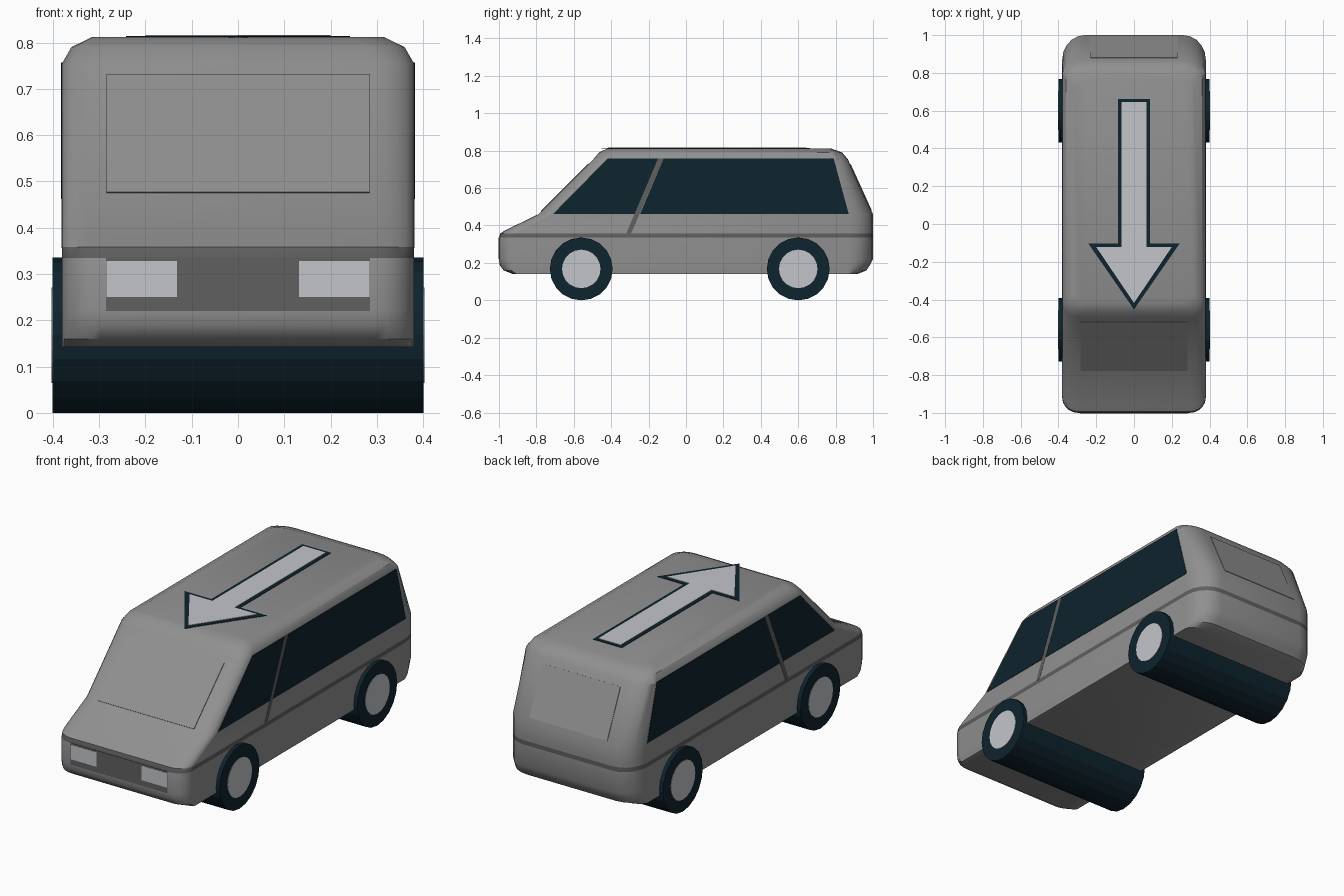
import bpy, bmesh, math
from mathutils import Vector

if "Cube" in bpy.data.objects:
    bpy.data.objects.remove(bpy.data.objects["Cube"])


def material(name, rgb):
    m = bpy.data.materials.new(name)
    m.diffuse_color = (*rgb, 1)
    m.use_nodes = True
    m.node_tree.nodes["Principled BSDF"].inputs["Base Color"].default_value = m.diffuse_color
    return m


GREY = material("body grey", (0.28, 0.28, 0.28))
TRIM = material("trim dark grey", (0.115, 0.115, 0.115))
DARK = material("dark navy", (0.004, 0.017, 0.027))
LIGHT = material("light grey", (0.55, 0.56, 0.59))


def finish(name, bm, mats):
    bmesh.ops.recalc_face_normals(bm, faces=bm.faces)
    me = bpy.data.meshes.new(name)
    bm.to_mesh(me)
    bm.free()
    for m in mats:
        me.materials.append(m)
    ob = bpy.data.objects.new(name, me)
    bpy.context.collection.objects.link(ob)
    return ob


def plate(name, pts, offset, mat):
    """Thin plate: polygon extruded by a small offset vector."""
    bm = bmesh.new()
    f = bm.faces.new([bm.verts.new(p) for p in pts])
    new = bmesh.ops.extrude_face_region(bm, geom=[f], use_keep_orig=True)["geom"]
    bmesh.ops.translate(bm, vec=Vector(offset),
                        verts=[v for v in new if isinstance(v, bmesh.types.BMVert)])
    return finish(name, bm, [mat])


# Body: stacked rounded rectangles
# (z, front y, back y, half width, front corner depth, back corner depth)
LEVELS = [
    (0.142, -0.93, 0.92, 0.380, 0.03, 0.06),
    (0.160, -0.975, 0.965, 0.380, 0.06, 0.10),
    (0.190, -0.997, 0.985, 0.380, 0.08, 0.12),
    (0.220, -1.00, 1.00, 0.380, 0.08, 0.13),
    (0.335, -1.00, 1.00, 0.380, 0.08, 0.13),
    (0.358, -0.993, 1.00, 0.380, 0.08, 0.13),
    (0.375, -0.965, 1.00, 0.380, 0.08, 0.13),
    (0.460, -0.79, 1.00, 0.380, 0.08, 0.13),
    (0.755, -0.495, 0.865, 0.380, 0.075, 0.075),
    (0.790, -0.465, 0.835, 0.360, 0.07, 0.07),
    (0.812, -0.42, 0.775, 0.315, 0.05, 0.05),
]
SEG = 5


def ring(z, yf, yb, hw, rf, rb):
    pts = []
    for sx, sy, start in ((1, 1, 0), (-1, 1, 90), (-1, -1, 180), (1, -1, 270)):
        rx, ry = (0.12, rb) if sy > 0 else (0.085, rf)
        cx = sx * (hw - rx)
        cy = yb - ry if sy > 0 else yf + ry
        for i in range(SEG + 1):
            a = math.radians(start + 90 * i / SEG)
            pts.append((cx + rx * math.cos(a), cy + ry * math.sin(a), z))
    return pts


bm = bmesh.new()
rings = [[bm.verts.new(p) for p in ring(*lv)] for lv in LEVELS]
for k in range(len(rings) - 1):
    lo, hi = rings[k], rings[k + 1]
    n = len(lo)
    for i in range(n):
        f = bm.faces.new((lo[i], lo[(i + 1) % n], hi[(i + 1) % n], hi[i]))
        f.material_index = 1 if k == 4 else 0   # waist stripe
bm.faces.new(rings[0][::-1])
bm.faces.new(rings[-1])
body = finish("body", bm, [GREY, TRIM])
bpy.context.view_layer.objects.active = body
body.select_set(True)
bpy.ops.object.shade_smooth_by_angle(angle=math.radians(32))
body.select_set(False)

# Side windows and door pillars
REAR_WIN = [(-0.245, 0.462), (0.87, 0.462), (0.79, 0.757), (-0.12, 0.757)]
FRONT_WIN = [(-0.71, 0.462), (-0.275, 0.462), (-0.15, 0.757), (-0.42, 0.757)]
PILLAR = [(-0.32, 0.356), (-0.294, 0.356), (-0.12, 0.757), (-0.15, 0.757)]
for s, side in ((1, "right"), (-1, "left")):
    for name, prof, mat, t in (("rear_window", REAR_WIN, DARK, 0.003),
                               ("front_window", FRONT_WIN, DARK, 0.003),
                               ("door_pillar", PILLAR, TRIM, 0.002)):
        plate(f"{side}_{name}", [(s * 0.379, y, z) for y, z in prof],
              (s * t, 0, 0), mat)


# Windscreen and tailgate panels in body colour
def sloped(name, hw_lo, hw_hi, lo, hi, offset):
    plate(name, [(-hw_lo, *lo), (hw_lo, *lo), (hw_hi, *hi), (-hw_hi, *hi)], offset, GREY)


sloped("windscreen", 0.284, 0.284, (-0.775, 0.475), (-0.520, 0.730), (0, -0.0025, 0.0025))
sloped("tailgate_window", 0.23, 0.23, (0.990, 0.48), (0.878, 0.727), (0, 0.003, 0.0015))


# Grille and headlights
def front_rect(name, x0, x1, z0, z1, y, mat):
    plate(name, [(x0, y, z0), (x1, y, z0), (x1, y, z1), (x0, y, z1)], (0, -0.003, 0), mat)


front_rect("grille", -0.285, 0.285, 0.22, 0.336, -0.999, TRIM)
for s, side in ((1, "right"), (-1, "left")):
    front_rect(side + "_headlight", s * 0.132, s * 0.284, 0.25, 0.328, -1.0, LIGHT)


# Roof arrow with dark border
def arrow(name, w, y0, y1, hw, tip, z, mat):
    half = [(w, y0), (w, y1), (hw, y1)]
    pts = half + [(0, tip)] + [(-x, y) for x, y in reversed(half)]
    plate(name, [(x, y, z) for x, y in pts], (0, 0, 0.003), mat)


arrow("arrow_border", 0.085, 0.662, -0.103, 0.242, -0.452, 0.811, DARK)
arrow("arrow", 0.066, 0.645, -0.122, 0.200, -0.418, 0.8135, LIGHT)


# Wheels: full-width rollers with flat hub discs
def cylinder(name, r, x0, x1, y, z, mat):
    bm = bmesh.new()
    bmesh.ops.create_cone(bm, cap_ends=True, segments=20, radius1=r, radius2=r, depth=abs(x1 - x0))
    ob = finish(name, bm, [mat])
    ob.rotation_euler = (0, math.pi / 2, 0)
    ob.location = ((x0 + x1) / 2, y, z)


for y, pos in ((-0.56, "front"), (0.60, "rear")):
    cylinder(pos + "_wheels", 0.168, -0.401, 0.401, y, 0.168, DARK)
    for s, side in ((1, "right"), (-1, "left")):
        cylinder(f"{pos}_{side}_hub", 0.103, s * 0.399, s * 0.403, y, 0.168, LIGHT)
